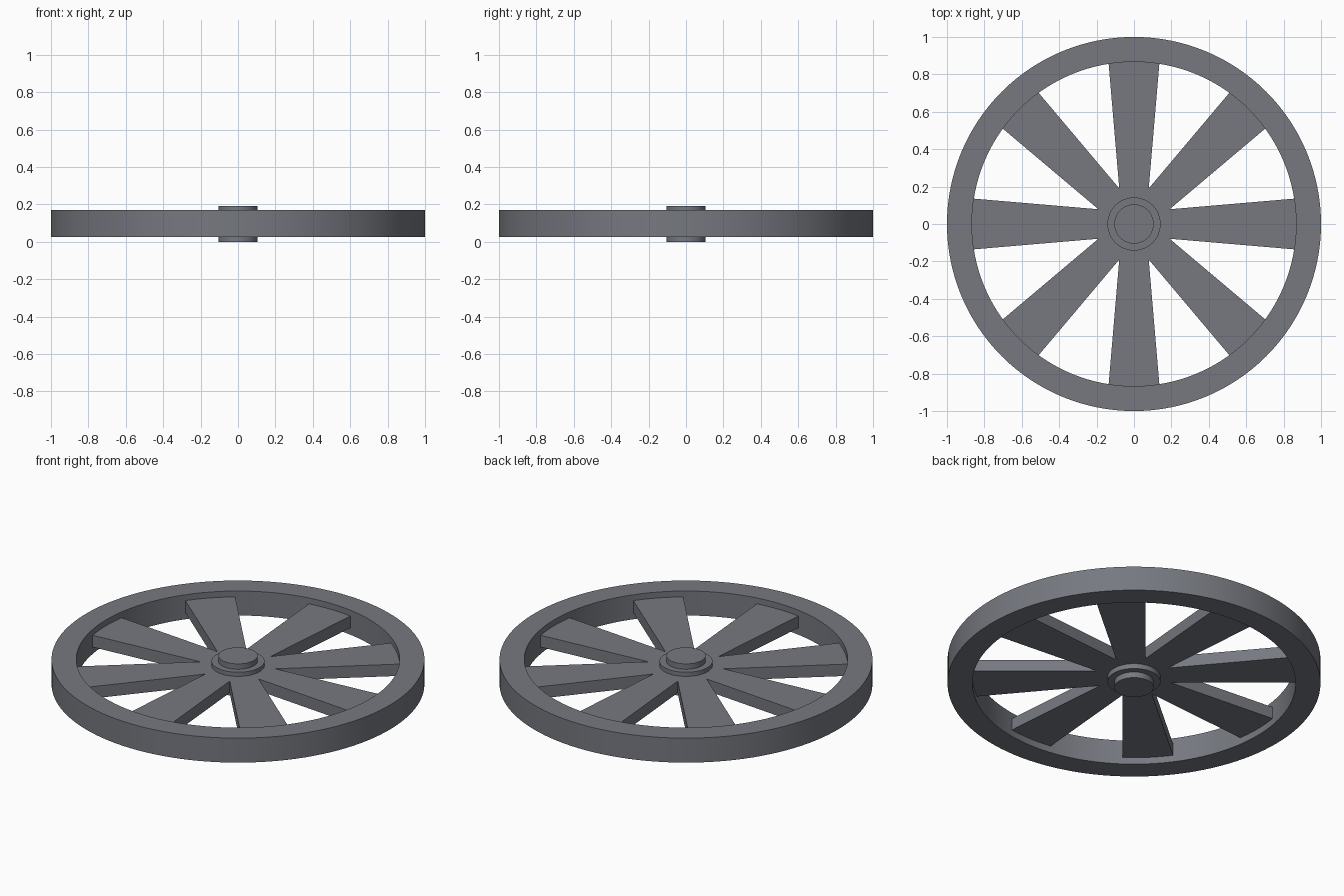
import bpy, bmesh, math
from mathutils import Matrix

if "Cube" in bpy.data.objects:
    bpy.data.objects.remove(bpy.data.objects["Cube"])

grey = bpy.data.materials.new("slate_grey")
grey.diffuse_color = (0.18, 0.19, 0.215, 1)
grey.use_nodes = True
grey.node_tree.nodes["Principled BSDF"].inputs["Base Color"].default_value = grey.diffuse_color


def finish(name, bm, smooth=True):
    bmesh.ops.recalc_face_normals(bm, faces=bm.faces[:])
    me = bpy.data.meshes.new(name)
    bm.to_mesh(me)
    bm.free()
    me.materials.append(grey)
    ob = bpy.data.objects.new(name, me)
    bpy.context.collection.objects.link(ob)
    bpy.ops.object.select_all(action='DESELECT')
    ob.select_set(True)
    bpy.context.view_layer.objects.active = ob
    if smooth:
        bpy.ops.object.shade_smooth_by_angle(angle=math.radians(30))
    return ob


def ring(name, r_in, r_out, z0, z1, seg=128):
    """Rectangular section turned around the z axis."""
    bm = bmesh.new()
    loops = []
    for i in range(seg):
        a = 2 * math.pi * i / seg
        c, s = math.cos(a), math.sin(a)
        loops.append([bm.verts.new((r * c, r * s, z)) for r, z in
                      ((r_in, z0), (r_out, z0), (r_out, z1), (r_in, z1))])
    for i in range(seg):
        p, q = loops[i], loops[(i + 1) % seg]
        for k in range(4):
            m = (k + 1) % 4
            bm.faces.new((p[k], p[m], q[m], q[k]))
    return finish(name, bm)


def disc(name, r, z0, z1, seg=64):
    bm = bmesh.new()
    bmesh.ops.create_cone(bm, cap_ends=True, segments=seg, radius1=r, radius2=r,
                          depth=z1 - z0, matrix=Matrix.Translation((0, 0, (z0 + z1) / 2)))
    return finish(name, bm)


# Outer rim
ring("rim", 0.867, 1.0, 0.025, 0.17)

# Eight flared spokes joined at the centre in one flat plate
SPOKES, Z0, Z1 = 8, 0.065, 0.135
bm = bmesh.new()
outline = []
for i in range(SPOKES):
    a = 2 * math.pi * i / SPOKES
    half = math.pi / SPOKES
    tip = math.atan2(0.136, 0.862)
    for r, d in ((0.206, -half), (0.873, -tip), (0.876, 0), (0.873, tip)):
        outline.append(bm.verts.new((r * math.cos(a + d), r * math.sin(a + d), Z0)))
base = bm.faces.new(outline)
top = bmesh.ops.extrude_face_region(bm, geom=[base], use_keep_orig=True)
bmesh.ops.translate(bm, vec=(0, 0, Z1 - Z0),
                    verts=[g for g in top["geom"] if isinstance(g, bmesh.types.BMVert)])
finish("spokes", bm, smooth=False)

# Hub collar and axle
disc("hub_collar", 0.142, 0.035, 0.16)
disc("axle", 0.105, 0.0, 0.192)
